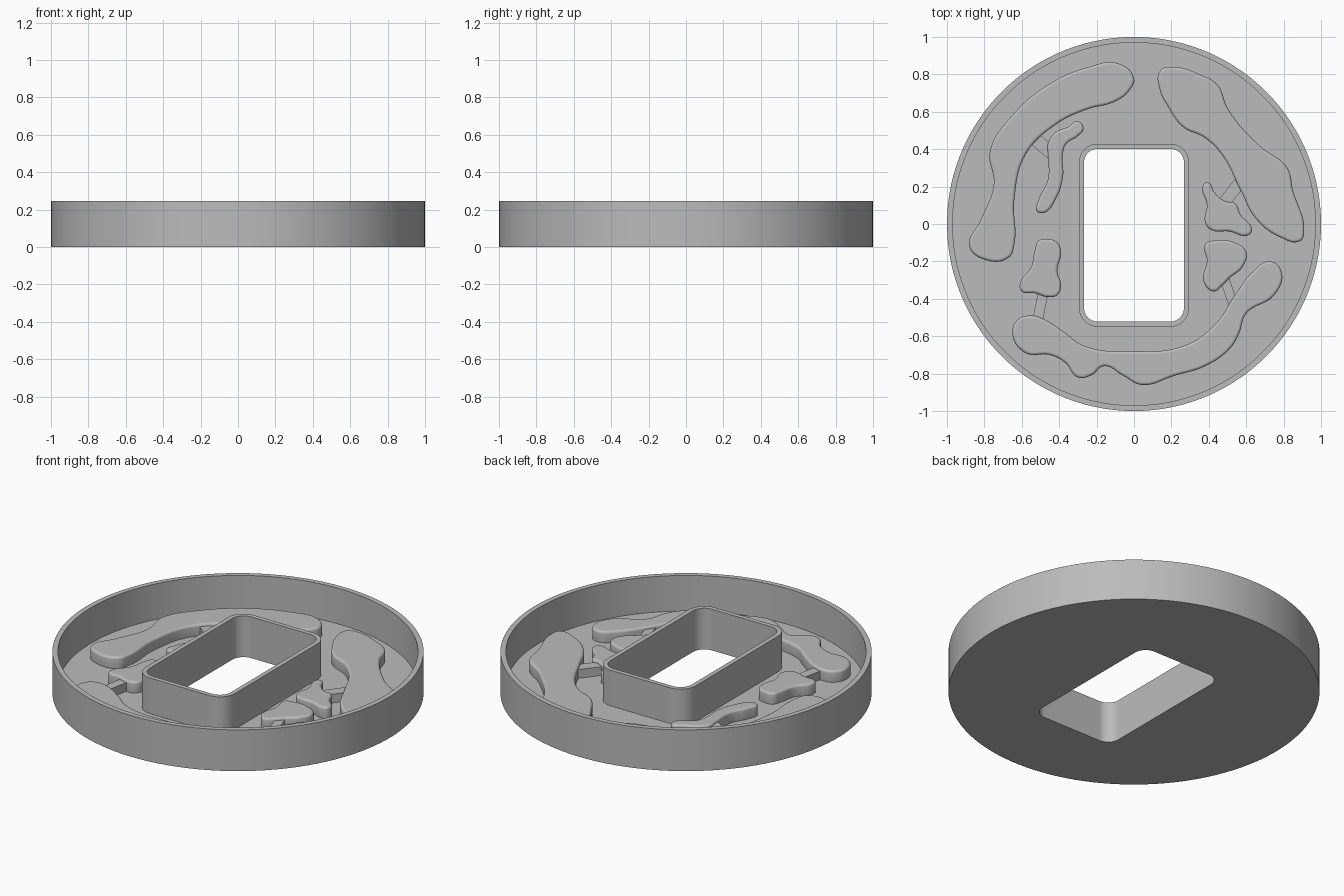
import bpy
import bmesh
from math import sin, cos, pi, atan2, radians
from mathutils import Vector

cube = bpy.data.objects.get("Cube")
if cube:
    bpy.data.objects.remove(cube, do_unlink=True)

HEIGHT, FLOOR, RELIEF, BAR_TOP = 0.245, 0.033, 0.1, 0.085
PER_QUARTER = 32

grey = bpy.data.materials.new("plain grey")
grey.use_nodes = True
colour = (0.5, 0.5, 0.5, 1)
grey.diffuse_color = colour
grey.node_tree.nodes["Principled BSDF"].inputs["Base Color"].default_value = colour


def finish(obj):
    """Give the object its colour and smooth shading with crisp edges."""
    obj.data.materials.clear()
    obj.data.materials.append(grey)
    bpy.ops.object.select_all(action='DESELECT')
    obj.select_set(True)
    bpy.context.view_layer.objects.active = obj
    bpy.ops.object.shade_smooth_by_angle(angle=radians(35))


def add_mesh(name, bm):
    bmesh.ops.recalc_face_normals(bm, faces=bm.faces)
    mesh = bpy.data.meshes.new(name)
    bm.to_mesh(mesh)
    bm.free()
    obj = bpy.data.objects.new(name, mesh)
    bpy.context.collection.objects.link(obj)
    finish(obj)
    return obj


def circle(radius):
    total = 4 * PER_QUARTER
    return [(radius * cos(a), radius * sin(a))
            for a in ((i + 0.5) * 2 * pi / total for i in range(total))]


def rounded_box(half_x, half_y, radius, centre_y=-0.06):
    points = []
    for quarter, (sx, sy) in enumerate([(1, 1), (-1, 1), (-1, -1), (1, -1)]):
        for i in range(PER_QUARTER):
            a = (quarter + i / (PER_QUARTER - 1)) * pi / 2
            points.append((sx * (half_x - radius) + radius * cos(a),
                           centre_y + sy * (half_y - radius) + radius * sin(a)))
    return points


# Tray: one closed skin running over the rim, floor and central sleeve
def build_tray():
    outer, inner = circle(1), circle(0.97)
    sleeve, hole = rounded_box(0.294, 0.489, 0.1), rounded_box(0.267, 0.462, 0.073)
    section = [(outer, 0), (outer, HEIGHT), (inner, HEIGHT), (inner, FLOOR),
               (sleeve, FLOOR), (sleeve, HEIGHT), (hole, HEIGHT), (hole, 0)]
    bm = bmesh.new()
    loops = [[bm.verts.new((x, y, z)) for x, y in points] for points, z in section]
    for a, b in zip(loops, loops[1:] + loops[:1]):
        for i in range(len(a)):
            j = (i + 1) % len(a)
            bm.faces.new((a[i], a[j], b[j], b[i]))
    add_mesh("tray", bm)


# Raised island: smooth closed outline (in hundredths) with a rounded top edge
def island(name, outline, bevel=0.014):
    curve = bpy.data.curves.new(name, 'CURVE')
    curve.dimensions = '2D'
    curve.fill_mode = 'BOTH'
    curve.resolution_u = 8
    bottom = FLOOR - bevel - 0.005
    curve.bevel_depth = bevel
    curve.bevel_resolution = 3
    curve.offset = -bevel
    curve.extrude = (RELIEF - bottom) / 2 - bevel
    spline = curve.splines.new('BEZIER')
    spline.bezier_points.add(len(outline) - 1)
    for point, (x, y) in zip(spline.bezier_points, outline):
        point.co = (x / 100, y / 100, 0)
        point.handle_left_type = point.handle_right_type = 'AUTO'
    spline.use_cyclic_u = True
    obj = bpy.data.objects.new(name, curve)
    obj.location.z = (RELIEF + bottom) / 2
    bpy.context.collection.objects.link(obj)
    bpy.ops.object.select_all(action='DESELECT')
    obj.select_set(True)
    bpy.context.view_layer.objects.active = obj
    bpy.ops.object.convert(target='MESH')
    finish(bpy.context.view_layer.objects.active)


# Low bar joining a small island to a large one
def bar(name, start, end, width):
    a, b = Vector(start) / 100, Vector(end) / 100
    bm = bmesh.new()
    bmesh.ops.create_cube(bm, size=1)
    low = FLOOR - 0.01
    bmesh.ops.scale(bm, verts=bm.verts, vec=((b - a).length, width, BAR_TOP - low))
    obj = add_mesh(name, bm)
    obj.location = (*((a + b) / 2), (BAR_TOP + low) / 2)
    obj.rotation_euler.z = atan2(b.y - a.y, b.x - a.x)


build_tray()

# Large islands
island("back_right_large_island", [
    (0, 78), (-9, 86), (-24, 84), (-45, 75), (-66, 57), (-77, 39), (-75, 21),
    (-82, 2), (-88, -12), (-80, -19), (-67, -18), (-64, -11), (-64, 13),
    (-58, 37), (-42, 53), (-26, 61), (-9, 66), (-2, 72)])
island("back_left_large_island", [
    (14, 71), (14, 82), (20, 84), (35, 80), (45, 74), (50, 62), (67, 42),
    (82, 30), (85, 18), (91, -4), (89, -9), (78, -7), (65, 3), (57, 18),
    (47, 37), (38, 46), (26, 52), (18, 63)])
island("front_large_island", [
    (-65, -59), (-62, -51), (-55, -49), (-48, -51), (-37, -58), (-27, -65),
    (0, -68), (27, -65), (43, -54), (54, -38), (63, -26), (73, -20), (79, -26),
    (75, -38), (60, -48), (56, -59), (51, -67), (38, -76), (22, -81), (4, -86),
    (-6, -81), (-16, -76), (-23, -81), (-30, -82), (-37, -74), (-45, -70),
    (-58, -69)])

# Small islands
island("back_right_small_island", [
    (-30, 55), (-27, 51), (-30, 47), (-36, 43), (-38, 38), (-38, 25), (-42, 13),
    (-48, 6), (-52, 7), (-51, 13), (-46, 24), (-46, 37), (-46, 43), (-42, 49),
    (-35, 52)])
island("front_right_small_island", [
    (-46, -8), (-41, -10), (-39, -15), (-41, -25), (-39, -33), (-41, -38),
    (-46, -39), (-53, -37), (-60, -36), (-61, -32), (-55, -23), (-53, -14),
    (-51, -9)])
island("back_left_small_island", [
    (37, 21), (40, 22), (43, 17), (49, 12), (54, 11), (57, 5), (63, -3),
    (61, -6), (51, -4), (41, -3), (38, 1), (39, 10)])
island("front_left_small_island", [
    (38, -11), (42, -9), (54, -10), (60, -15), (58, -23), (51, -29), (47, -33),
    (43, -36), (39, -34), (37, -29), (39, -20)])

# Connecting bars
bar("back_right_bar", (-55, 47), (-44, 38), 0.07)
bar("front_right_bar", (-48, -34), (-52, -54), 0.055)
bar("back_left_bar", (47, 10), (58, 24), 0.065)
bar("front_left_bar", (48, -28), (53, -43), 0.05)
